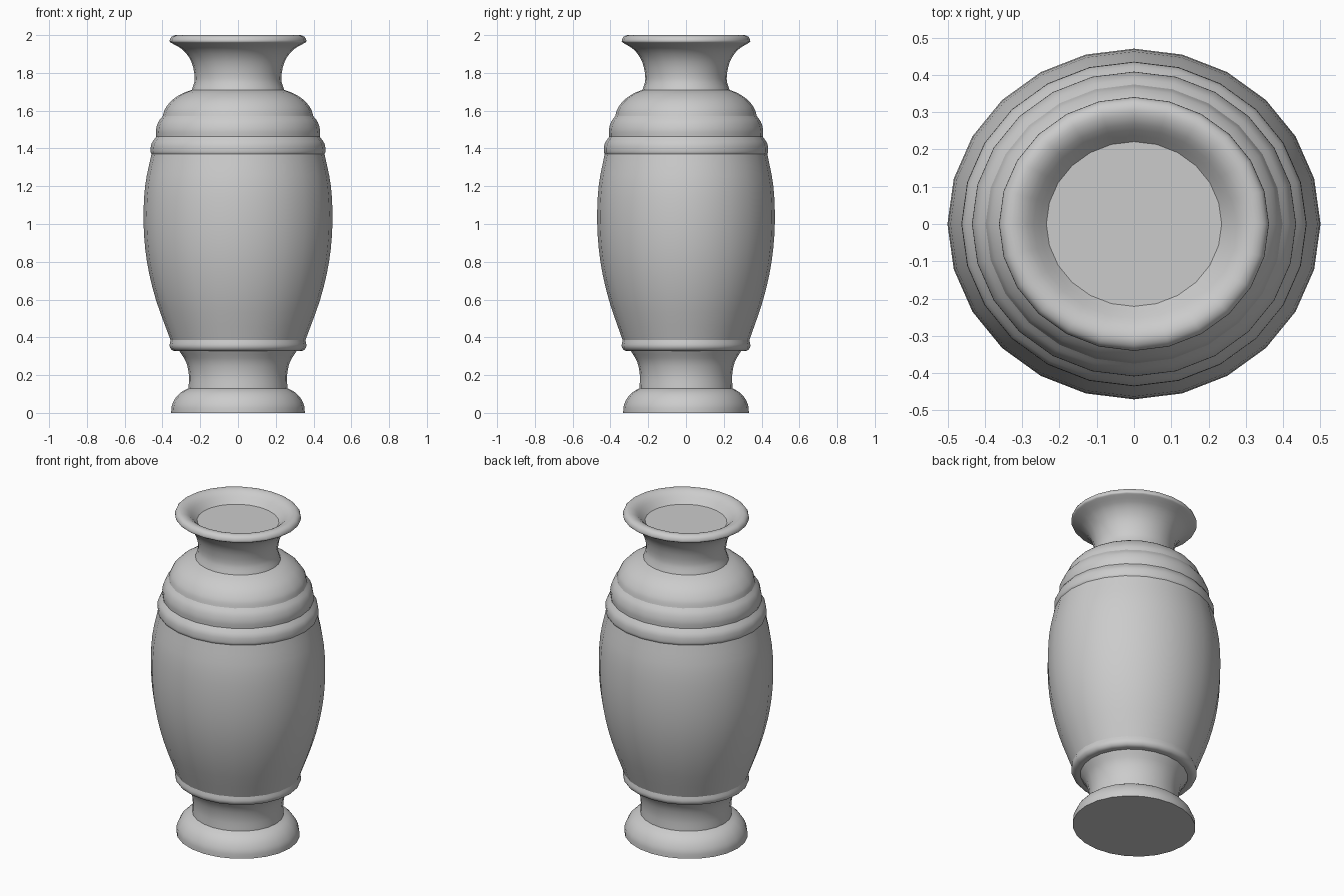
import bpy
import bmesh
import math
from mathutils import Vector

SIDES = 24      # facets around the vase
DEPTH = 0.94    # the plan is slightly flattened front to back
STEPS = 3       # rings between neighbouring profile points

cube = bpy.data.objects.get("Cube")
if cube:
    bpy.data.objects.remove(cube, do_unlink=True)

clay = bpy.data.materials.new("grey clay")
clay.use_nodes = True
clay.diffuse_color = (0.6, 0.6, 0.6, 1)
clay.node_tree.nodes["Principled BSDF"].inputs["Base Color"].default_value = clay.diffuse_color


def smooth_profile(points):
    """Pass a smooth curve through (radius, height) points."""
    pts = [Vector(p) for p in points]
    pts = [2 * pts[0] - pts[1]] + pts + [2 * pts[-1] - pts[-2]]
    curve = []
    for a, b, c, d in zip(pts, pts[1:], pts[2:], pts[3:]):
        for i in range(STEPS):
            t = i / STEPS
            curve.append(b + t * (c - a) / 2
                         + t * t * (2 * a - 5 * b + 4 * c - d) / 2
                         + t ** 3 * (3 * b - a - 3 * c + d) / 2)
    return curve + [pts[-2]]


def lathe(name, points, cap_bottom=False, cap_top=False):
    """Turn a profile, running upwards on the outside, into a part."""
    bm = bmesh.new()
    rings = []
    for radius, height in smooth_profile(points):
        ring = []
        for i in range(SIDES):
            angle = math.tau * i / SIDES
            ring.append(bm.verts.new((radius * math.cos(angle),
                                      radius * math.sin(angle) * DEPTH, height)))
        rings.append(ring)
    for low, high in zip(rings, rings[1:]):
        for i in range(SIDES):
            j = (i + 1) % SIDES
            bm.faces.new((low[i], low[j], high[j], high[i]))
    if cap_bottom:
        bm.faces.new(rings[0][::-1])
    if cap_top:
        bm.faces.new(rings[-1])
    mesh = bpy.data.meshes.new(name)
    bm.to_mesh(mesh)
    bm.free()
    mesh.materials.append(clay)
    part = bpy.data.objects.new(name, mesh)
    bpy.context.collection.objects.link(part)
    bpy.ops.object.select_all(action="DESELECT")
    part.select_set(True)
    bpy.context.view_layer.objects.active = part
    bpy.ops.object.shade_smooth_by_angle(angle=math.radians(40))


# Foot and the narrow stem above it
lathe("foot", [(0.354, 0), (0.35, 0.04), (0.33, 0.08), (0.3, 0.11), (0.262, 0.13)],
      cap_bottom=True)
lathe("stem", [(0.262, 0.13), (0.26, 0.2), (0.275, 0.27), (0.31, 0.327)])

# Rounded lip under the belly, then the belly itself
lathe("lower_lip", [(0.31, 0.327), (0.345, 0.33), (0.362, 0.352), (0.357, 0.385)])
lathe("belly", [(0.357, 0.385), (0.435, 0.6), (0.482, 0.8), (0.5, 1.0),
                (0.492, 1.2), (0.458, 1.37)])

# Stepped bands and the shoulder
lathe("lower_band", [(0.458, 1.37), (0.463, 1.385), (0.458, 1.425), (0.433, 1.462)])
lathe("upper_band", [(0.433, 1.462), (0.434, 1.5), (0.422, 1.54), (0.398, 1.572)])
lathe("shoulder", [(0.398, 1.572), (0.386, 1.61), (0.35, 1.655),
                   (0.297, 1.69), (0.245, 1.71)])

# Flared neck, and the rolled rim closed by a flat stopper inside the mouth
lathe("neck", [(0.245, 1.71), (0.229, 1.77), (0.246, 1.857),
               (0.29, 1.92), (0.35, 1.957)])
lathe("rim", [(0.35, 1.957), (0.362, 1.967), (0.353, 1.99), (0.325, 2.0),
              (0.285, 1.985), (0.235, 1.935)], cap_top=True)
